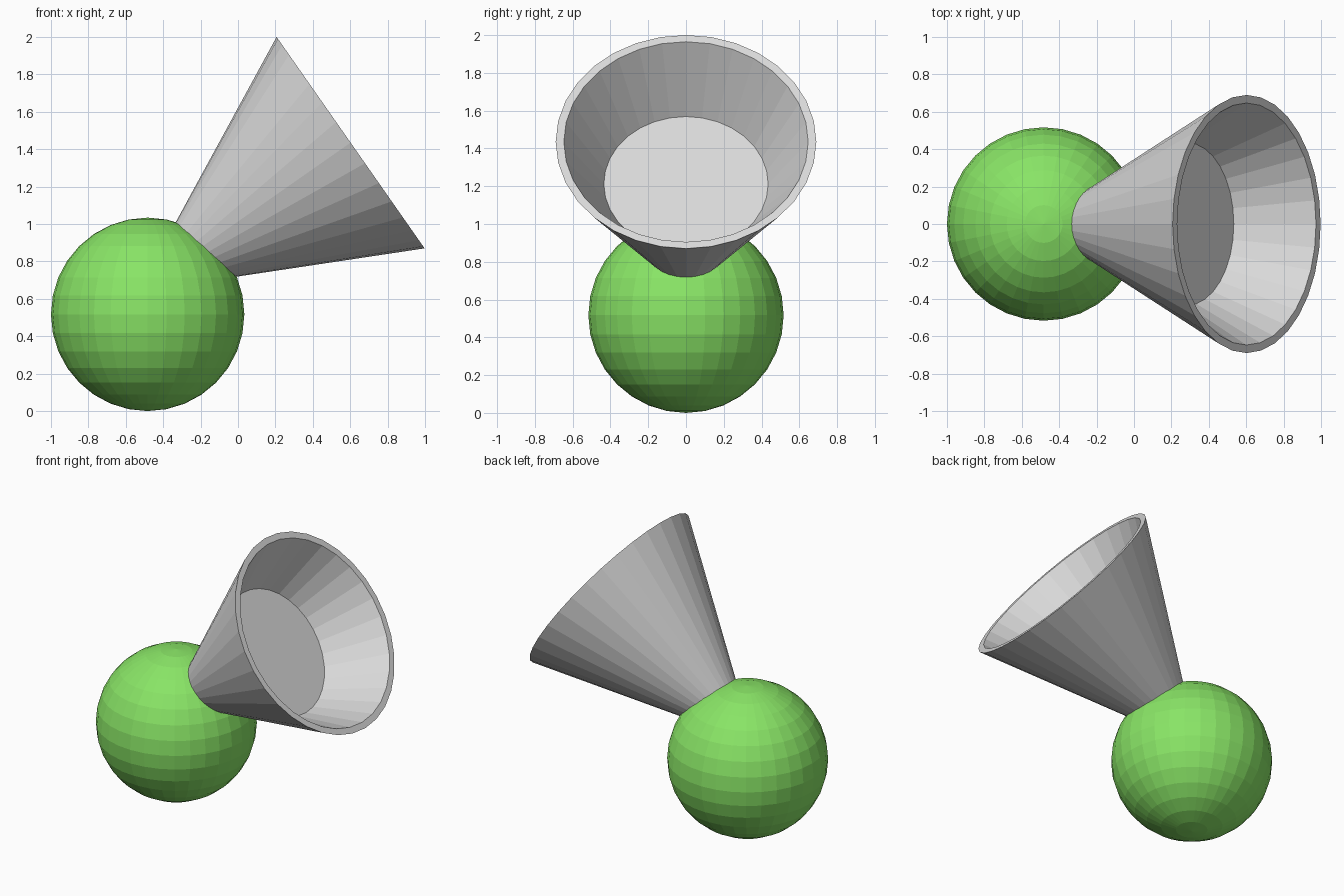
import bpy, bmesh, math

if "Cube" in bpy.data.objects:
    bpy.data.objects.remove(bpy.data.objects["Cube"])


def material(name, rgb):
    m = bpy.data.materials.new(name)
    m.diffuse_color = (*rgb, 1.0)
    m.use_nodes = True
    m.node_tree.nodes["Principled BSDF"].inputs["Base Color"].default_value = m.diffuse_color
    return m


green = material("leaf_green", (0.25, 0.78, 0.133))
grey = material("light_grey", (0.70, 0.70, 0.70))


def finish(bm, name, mat):
    bmesh.ops.recalc_face_normals(bm, faces=bm.faces)
    mesh = bpy.data.meshes.new(name)
    bm.to_mesh(mesh)
    bm.free()
    mesh.materials.append(mat)
    obj = bpy.data.objects.new(name, mesh)
    bpy.context.collection.objects.link(obj)
    return obj


# Faceted ball
bm = bmesh.new()
bmesh.ops.create_uvsphere(bm, u_segments=32, v_segments=16, radius=0.517)
ball = finish(bm, "ball", green)
ball.location = (-0.483, 0, 0.517)

# Tilted horn: (radius, height) profile from the hidden tip, over the rim,
# down the inner wall to the recessed floor; height 0 is the rim plane
SIDES = 32
profile = [(0.07, -1.247), (0.69, 0.0), (0.647, 0.0), (0.435, -0.388)]
bm = bmesh.new()
rings = []
for r, z in profile:
    rings.append([bm.verts.new((r * math.cos(2 * math.pi * i / SIDES),
                                r * math.sin(2 * math.pi * i / SIDES), z))
                  for i in range(SIDES)])
for a, b in zip(rings, rings[1:]):
    for i in range(SIDES):
        j = (i + 1) % SIDES
        bm.faces.new((a[i], a[j], b[j], b[i]))
bm.faces.new(rings[0])    # buried end
bm.faces.new(rings[-1])   # recessed floor
horn = finish(bm, "horn", grey)
horn.rotation_euler = (0, math.radians(55), 0)
horn.location = (0.602, 0, 1.435)
